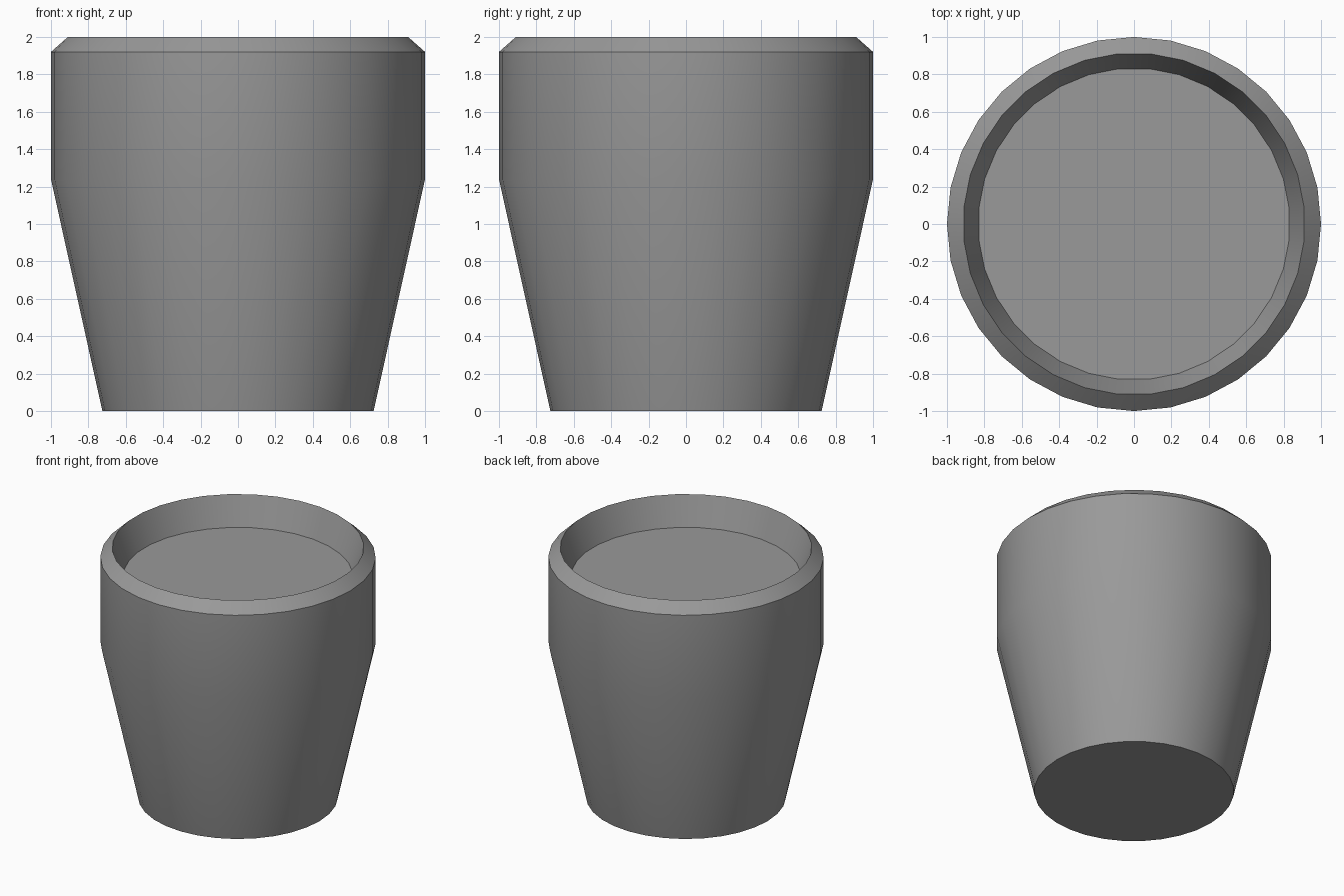
import bpy
import bmesh
from math import cos, sin, tau, radians

SIDES = 32

cube = bpy.data.objects.get("Cube")
if cube:
    bpy.data.objects.remove(cube, do_unlink=True)

# Plain grey material
grey = bpy.data.materials.new("mid_grey")
grey.use_nodes = True
colour = (0.32, 0.32, 0.32, 1)
grey.diffuse_color = colour
bsdf = next(n for n in grey.node_tree.nodes if n.type == "BSDF_PRINCIPLED")
bsdf.inputs["Base Color"].default_value = colour
bsdf.inputs["Roughness"].default_value = 0.8


def ring(bm, radius, z, shift=0.0):
    """One ring of vertices, turned by a fraction of a side."""
    angles = [tau * (i + shift) / SIDES for i in range(SIDES)]
    return [bm.verts.new((radius * cos(a), radius * sin(a), z)) for a in angles]


def skin(bm, low, high, staggered=False):
    """Join two rings with quads, or with triangles if they are staggered."""
    for i in range(SIDES):
        j = (i + 1) % SIDES
        if staggered:
            bm.faces.new((low[i], low[j], high[i]))
            bm.faces.new((low[j], high[j], high[i]))
        else:
            bm.faces.new((low[i], low[j], high[j], high[i]))


bm = bmesh.new()
# Outer wall: tapered base and straight collar
base = ring(bm, 0.725, 0)
shoulder = ring(bm, 1, 1.24)
collar = ring(bm, 1, 1.92)
# Rim and recessed floor are turned by half a side
rim = ring(bm, 0.914, 2, 0.5)
inner_floor = ring(bm, 0.834, 1.77, 0.5)

skin(bm, base, shoulder)
skin(bm, shoulder, collar)
skin(bm, collar, rim, staggered=True)
skin(bm, rim, inner_floor)
bm.faces.new(base[::-1])
bm.faces.new(inner_floor)
bmesh.ops.recalc_face_normals(bm, faces=bm.faces)

mesh = bpy.data.meshes.new("tapered_pot")
bm.to_mesh(mesh)
bm.free()
mesh.materials.append(grey)
pot = bpy.data.objects.new("tapered_pot", mesh)
bpy.context.collection.objects.link(pot)

# Smooth walls with crisp rim, floor and base edges
bpy.ops.object.select_all(action="DESELECT")
pot.select_set(True)
bpy.context.view_layer.objects.active = pot
bpy.ops.object.shade_smooth_by_angle(angle=radians(30))
